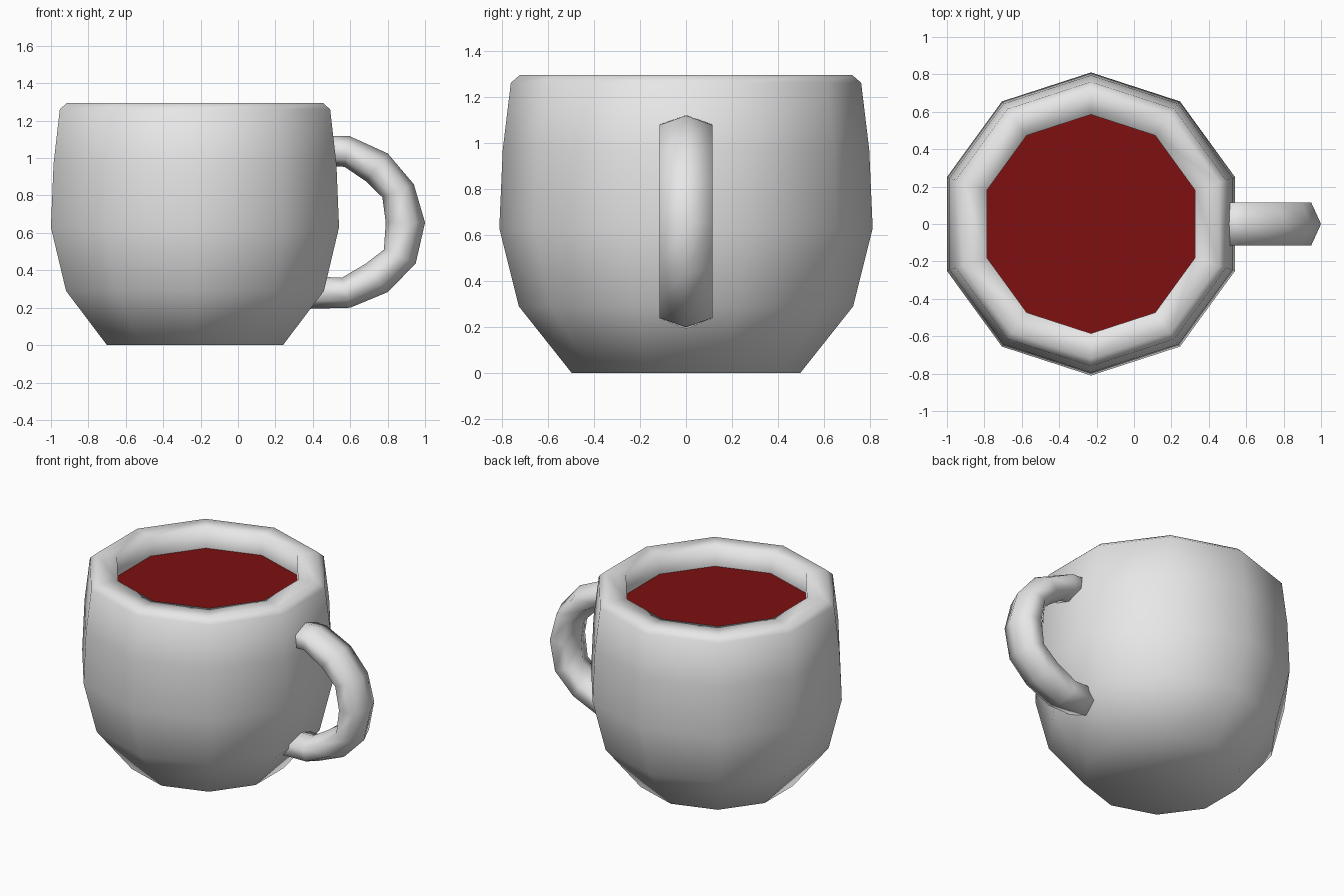
import bpy, math

if "Cube" in bpy.data.objects:
    bpy.data.objects.remove(bpy.data.objects["Cube"])

SIDES = 10
CX = -0.23  # centre of the cup body


def material(name, rgb):
    m = bpy.data.materials.new(name)
    m.diffuse_color = (*rgb, 1.0)
    m.use_nodes = True
    m.node_tree.nodes["Principled BSDF"].inputs["Base Color"].default_value = m.diffuse_color
    return m


def build(name, verts, faces, mat, smooth):
    me = bpy.data.meshes.new(name)
    me.from_pydata(verts, [], faces)
    me.materials.append(mat)
    for p in me.polygons:
        p.use_smooth = smooth
    me.update()
    ob = bpy.data.objects.new(name, me)
    bpy.context.collection.objects.link(ob)
    return ob


def ring(r, z):
    """Decagon with a vertex pointing along +y."""
    return [(CX + r * math.cos(math.pi / 2 + math.tau * i / SIDES),
             r * math.sin(math.pi / 2 + math.tau * i / SIDES), z)
            for i in range(SIDES)]


def bridge(rings, n):
    return [(a * n + i, a * n + (i + 1) % n,
             (a + 1) * n + (i + 1) % n, (a + 1) * n + i)
            for a in range(rings - 1) for i in range(n)]


grey = material("pale_grey", (0.8, 0.8, 0.8))
red = material("dark_red", (0.21, 0.005, 0.005))

# Cup body: outer wall, rim and inner wall down to the drink
LIQUID_Z = 1.158
profile = [(0.495, 0), (0.725, 0.29), (0.81, 0.63), (0.795, 0.97),
           (0.76, 1.26), (0.72, 1.295), (0.585, 1.295), (0.585, LIQUID_Z)]
verts = [v for r, z in profile for v in ring(r, z)]
faces = bridge(len(profile), SIDES) + [tuple(reversed(range(SIDES)))]
build("cup_body", verts, faces, grey, True)

# Drink surface
build("drink", ring(0.585, LIQUID_Z), [tuple(range(SIDES))], red, False)

# Handle: six-sided tube between an outer and an inner outline (x, z)
outer = [(0.46, 1.12), (0.595, 1.118), (0.80, 1.025), (0.94, 0.86), (1.0, 0.655),
         (0.95, 0.436), (0.80, 0.283), (0.60, 0.20), (0.34, 0.193)]
inner = [(0.46, 0.96), (0.57, 0.953), (0.685, 0.875), (0.772, 0.79), (0.79, 0.655),
         (0.78, 0.51), (0.685, 0.437), (0.556, 0.36), (0.38, 0.368)]
section = [(0, 0), (0.25, 0.115), (0.75, 0.115), (1, 0), (0.75, -0.115), (0.25, -0.115)]
verts = [(o[0] + t * (i[0] - o[0]), y, o[1] + t * (i[1] - o[1]))
         for o, i in zip(outer, inner) for t, y in section]
n = len(section)
last = (len(outer) - 1) * n
faces = [tuple(reversed(f)) for f in bridge(len(outer), n)]
faces += [tuple(range(n)), tuple(reversed(range(last, last + n)))]
handle = build("handle", verts, faces, grey, True)

# Make normals consistently outward on the handle
import bmesh
bm = bmesh.new()
bm.from_mesh(handle.data)
bmesh.ops.recalc_face_normals(bm, faces=bm.faces)
bm.to_mesh(handle.data)
bm.free()
